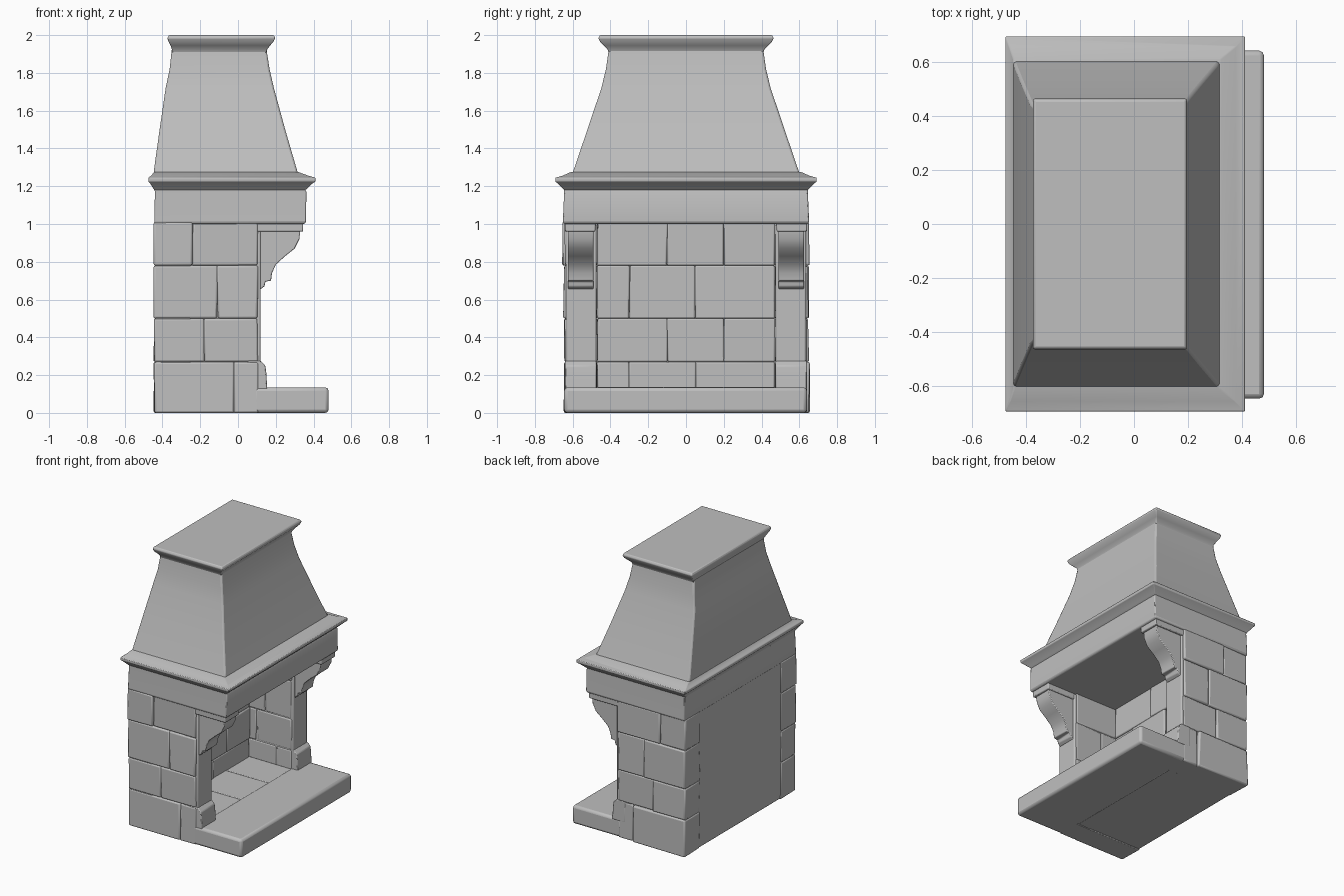
import bpy, bmesh, random
from mathutils import Vector

random.seed(4)
cube = bpy.data.objects.get("Cube")
if cube:
    bpy.data.objects.remove(cube)

# Stone material
stone = bpy.data.materials.new("grey_stone")
stone.use_nodes = True
colour = (0.52, 0.52, 0.52, 1)
stone.diffuse_color = colour
bsdf = stone.node_tree.nodes["Principled BSDF"]
bsdf.inputs["Base Color"].default_value = colour
bsdf.inputs["Roughness"].default_value = 0.9


def finish(name, bm, bevel=0.0, segments=2, angle=40):
    bmesh.ops.recalc_face_normals(bm, faces=bm.faces)
    mesh = bpy.data.meshes.new(name)
    bm.to_mesh(mesh)
    bm.free()
    mesh.materials.append(stone)
    obj = bpy.data.objects.new(name, mesh)
    bpy.context.collection.objects.link(obj)
    if bevel:
        mod = obj.modifiers.new("worn_edges", "BEVEL")
        mod.width = bevel
        mod.segments = segments
        mod.limit_method = "ANGLE"
    bpy.ops.object.select_all(action="DESELECT")
    obj.select_set(True)
    bpy.context.view_layer.objects.active = obj
    bpy.ops.object.shade_smooth_by_angle(angle=angle * 0.01745)
    return obj


def box(name, x, y, z, bevel=0.01, wear=0.0):
    """Box between three ranges, with optional corner wear."""
    bm = bmesh.new()
    bmesh.ops.create_cube(bm, size=1)
    for v in bm.verts:
        v.co = Vector([lo + (c + 0.5) * (hi - lo) for c, (lo, hi) in zip(v.co, (x, y, z))])
        v.co.x += random.uniform(-wear, wear)
        v.co.y += random.uniform(-wear, wear)
    return finish(name, bm, bevel)


def loft(name, rings, bevel=0.0):
    """Stack of rectangles given as (z, x0, x1, half_y)."""
    bm = bmesh.new()
    loops = [[bm.verts.new(p) for p in ((a, -h, z), (b, -h, z), (b, h, z), (a, h, z))]
             for z, a, b, h in rings]
    for low, high in zip(loops, loops[1:]):
        for i in range(4):
            j = (i + 1) % 4
            bm.faces.new((low[i], low[j], high[j], high[i]))
    bm.faces.new(loops[0][::-1])
    bm.faces.new(loops[-1])
    return finish(name, bm, bevel, 2, 35)


def extrude_profile(name, profile, y0, y1, bevel):
    """Side outline in x and z, extruded along y."""
    bm = bmesh.new()
    face = bm.faces.new([bm.verts.new((x, y0, z)) for x, z in profile])
    moved = bmesh.ops.extrude_face_region(bm, geom=[face])["geom"]
    bmesh.ops.translate(bm, vec=(0, y1 - y0, 0),
                        verts=[g for g in moved if isinstance(g, bmesh.types.BMVert)])
    return finish(name, bm, bevel, 2, 35)


# Firebox core: back wall and floor
box("back_wall", (-0.44, -0.25), (-0.64, 0.64), (0.005, 1.02), 0.006)
box("firebox_floor", (-0.43, 0.12), (-0.63, 0.63), (0.005, 0.13), 0.006)

# Hearth slab with worn corners
box("hearth", (0.08, 0.48), (-0.645, 0.64), (0, 0.135), 0.018)
for i, (a, b) in enumerate(((-0.47, -0.12), (-0.12, 0.2), (0.2, 0.47))):
    box(f"hearth_paver_{i}", (-0.24, 0.11), (a, b), (0.08, 0.137), 0.006, 0.002)

# Stone courses: side walls and firebox lining
courses = [0, 0.27, 0.5, 0.78, 1.01]
splits = [-0.02, -0.18, -0.11, -0.24]
for i, (z0, z1) in enumerate(zip(courses, courses[1:])):
    for side, label in ((-1, "right"), (1, "left")):
        box(f"{label}_wall_core_{i}", (-0.435, 0.1), sorted((side * 0.475, side * 0.63)), (z0, z1), 0)
        for k, (a, b) in enumerate(((-0.445, splits[i]), (splits[i], 0.105))):
            outer = 0.647 + random.uniform(-0.006, 0.006)
            box(f"{label}_wall_block_{i}_{k}", (a, b),
                sorted((side * 0.47, side * outer)), (z0, z1), 0.01, 0.004)
    seams = [-0.47, -0.3 + 0.2 * (i % 2), 0.05 + 0.15 * (i % 2), 0.47]
    for k, (a, b) in enumerate(zip(seams, seams[1:])):
        box(f"lining_block_{i}_{k}", (-0.3, -0.23 + random.uniform(-0.006, 0.006)),
            (a, b), (max(z0, 0.1), z1), 0.008, 0.004)

# Pilasters, plinths and scrolled corbels, mirrored across y
corbel = [(0.05, 0.97), (0.33, 0.97), (0.325, 0.92), (0.30, 0.87), (0.25, 0.83),
          (0.20, 0.785), (0.18, 0.74), (0.175, 0.70), (0.145, 0.695),
          (0.14, 0.67), (0.12, 0.655), (0.05, 0.655)]
plinth = [(0.05, 0.12), (0.155, 0.12), (0.15, 0.21), (0.145, 0.25), (0.12, 0.275), (0.05, 0.275)]
for side, label in ((-1, "right"), (1, "left")):
    box(f"{label}_pilaster", (0.0, 0.12), sorted((side * 0.475, side * 0.635)), (0.13, 1.0), 0.008)
    extrude_profile(f"{label}_plinth", plinth, *sorted((side * 0.475, side * 0.64)), 0.006)
    extrude_profile(f"{label}_corbel", corbel, *sorted((side * 0.49, side * 0.625)), 0.005)
    box(f"{label}_corbel_cap", (0.05, 0.345), sorted((side * 0.48, side * 0.64)), (0.96, 1.01), 0.006)

# Lintel with moulded cornice
loft("lintel", [(1.0, -0.44, 0.35, 0.645), (1.01, -0.443, 0.36, 0.652),
                (1.17, -0.44, 0.362, 0.645), (1.185, -0.442, 0.355, 0.645)], 0.006)
loft("cornice", [(1.175, -0.44, 0.35, 0.64), (1.19, -0.45, 0.37, 0.655),
                 (1.215, -0.465, 0.395, 0.68), (1.225, -0.475, 0.41, 0.692),
                 (1.245, -0.475, 0.41, 0.692), (1.255, -0.46, 0.375, 0.655),
                 (1.275, -0.445, 0.32, 0.61)], 0.004)

# Tapered chimney hood
loft("hood", [(1.26, -0.447, 0.32, 0.605), (1.3, -0.443, 0.308, 0.59),
              (1.5, -0.415, 0.25, 0.522), (1.72, -0.383, 0.19, 0.448),
              (1.82, -0.362, 0.167, 0.424), (1.93, -0.35, 0.15, 0.408)], 0.01)

# Flared cap
loft("cap", [(1.9, -0.348, 0.148, 0.408), (1.925, -0.35, 0.155, 0.415),
             (1.945, -0.357, 0.17, 0.435), (1.965, -0.368, 0.188, 0.455),
             (1.985, -0.374, 0.197, 0.464), (2.0, -0.366, 0.189, 0.456)], 0.005)
